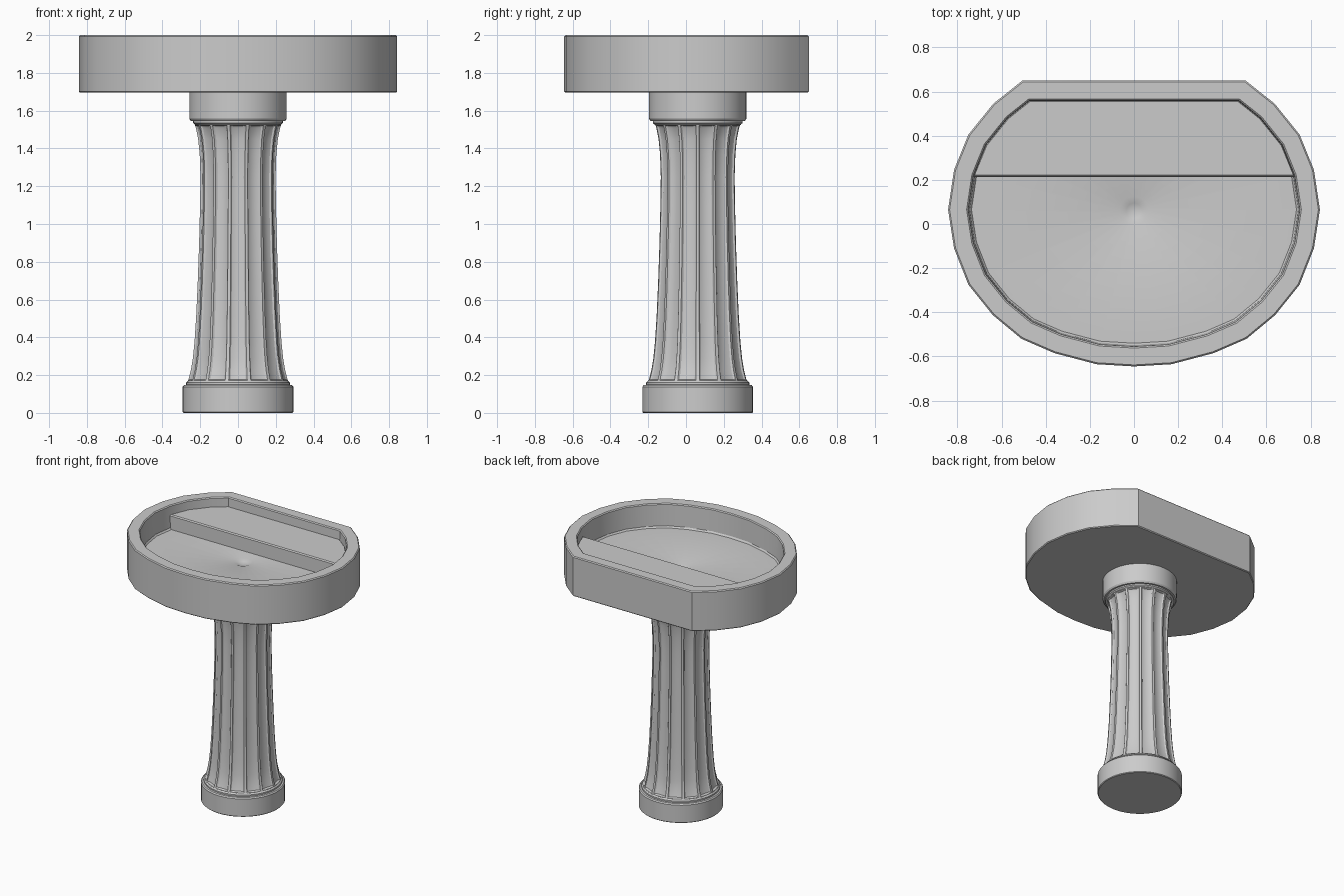
import bpy, bmesh, math
from mathutils import Vector

cube = bpy.data.objects.get("Cube")
if cube:
    bpy.data.objects.remove(cube, do_unlink=True)

COLUMN_Y = 0.062

porcelain = bpy.data.materials.new("grey porcelain")
porcelain.use_nodes = True
GREY = (0.6, 0.6, 0.6, 1.0)
porcelain.diffuse_color = GREY
porcelain.node_tree.nodes["Principled BSDF"].inputs["Base Color"].default_value = GREY


def loft(name, loops, tip=None, angle=30):
    """Skin equal-length loops of points; close the ends with caps or a tip point."""
    bm = bmesh.new()
    rows = [[bm.verts.new(p) for p in loop] for loop in loops]
    n = len(rows[0])
    for a, b in zip(rows, rows[1:]):
        for i in range(n):
            j = (i + 1) % n
            bm.faces.new((a[i], a[j], b[j], b[i]))
    bm.faces.new(rows[0][::-1])
    if tip:
        t = bm.verts.new(tip)
        for i in range(n):
            bm.faces.new((rows[-1][i], rows[-1][(i + 1) % n], t))
    else:
        bm.faces.new(rows[-1])
    bmesh.ops.recalc_face_normals(bm, faces=bm.faces)
    mesh = bpy.data.meshes.new(name)
    bm.to_mesh(mesh)
    bm.free()
    mesh.materials.append(porcelain)
    ob = bpy.data.objects.new(name, mesh)
    bpy.context.collection.objects.link(ob)
    bpy.ops.object.select_all(action='DESELECT')
    ob.select_set(True)
    bpy.context.view_layer.objects.active = ob
    bpy.ops.object.shade_smooth_by_angle(angle=math.radians(angle))
    return ob


def inset(points, d):
    """Mitred inward offset of a counterclockwise outline."""
    out = []
    for i, p in enumerate(points):
        e1 = (p - points[i - 1]).normalized()
        e2 = (points[(i + 1) % len(points)] - p).normalized()
        n1, n2 = Vector((-e1.y, e1.x)), Vector((-e2.y, e2.x))
        out.append(p + (n1 + n2) * d / (1 + n1.dot(n2)))
    return out


def at(points, z):
    return [(p.x, p.y, z) for p in points]


def turned(name, profile, sides=48):
    """Round part from (radius, z) pairs around the column axis."""
    loft(name, [[(r * math.cos(i * math.tau / sides),
                  COLUMN_Y + r * math.sin(i * math.tau / sides), z)
                 for i in range(sides)] for r, z in profile])


# Basin outline: right half, mirrored to the other side
half = [(0, -.645), (.17, -.635), (.36, -.585), (.51, -.52), (.64, -.412),
        (.75, -.275), (.815, -.11), (.842, .065), (.815, .245), (.75, .405),
        (.637, .545), (.505, .65), (.25, .65), (0, .65)]
outline = [Vector(p) for p in half]
outline += [Vector((-x, y)) for x, y in half[-2:0:-1]]

# Basin: outer wall, rim, bowl wall, floor and drain dimple
FLOOR = 1.82
floor_edge = inset(outline, 0.105)
drain = Vector((0, 0.06))


def drain_ring(r):
    return [drain + (p - drain).normalized() * r for p in floor_edge]


loft("basin", [
    at(inset(outline, 0.006), 1.695), at(outline, 1.701),
    at(outline, 1.993), at(inset(outline, 0.007), 2.0),
    at(inset(outline, 0.083), 2.0), at(inset(outline, 0.09), 1.993),
    at(inset(outline, 0.096), FLOOR + 0.012), at(floor_edge, FLOOR),
    at(drain_ring(0.065), FLOOR), at(drain_ring(0.035), FLOOR - 0.012)],
    tip=(drain.x, drain.y, FLOOR - 0.02))

# Raised back shelf filling the rear of the bowl
def shelf_loop(d, front, z):
    pts = [p.copy() for p in inset(outline, d) if p.y > 0.2]
    pts[0].y = pts[-1].y = front
    return at(pts, z)


loft("back_shelf", [shelf_loop(0.092, 0.212, FLOOR - 0.02),
                    shelf_loop(0.092, 0.214, 1.922),
                    shelf_loop(0.096, 0.222, 1.93)])

# Pedestal foot and capital
turned("pedestal_foot", [(.288, 0), (.293, .005), (.293, .138), (.286, .147),
                         (.274, .149), (.274, .160), (.266, .168)])
turned("pedestal_capital", [(.226, 1.525), (.238, 1.535), (.238, 1.545),
                            (.250, 1.546), (.258, 1.558), (.258, 1.70)])

# Fluted shaft: radius, height, flute depth
FLUTES = 14
section = [(-.42, 0), (-.36, .55), (-.2, .92), (0, 1), (.2, .92), (.36, .55), (.42, 0)]
rows = [(.268, .155, 0), (.264, .172, 0), (.262, .178, .8), (.25, .225, 1),
        (.239, .29, 1), (.230, .38, 1), (.221, .52, 1), (.213, .70, 1),
        (.206, .90, 1), (.201, 1.10, 1), (.199, 1.25, 1), (.203, 1.37, 1),
        (.211, 1.45, 1), (.222, 1.505, 1), (.226, 1.518, .8), (.228, 1.524, 0),
        (.228, 1.54, 0)]
loops = []
for r, z, depth in rows:
    loop = []
    for f in range(FLUTES):
        for t, d in section:
            a = -math.pi / 2 + (f + t) * math.tau / FLUTES
            q = r - 0.018 * d * depth
            loop.append((q * math.cos(a), COLUMN_Y + q * math.sin(a), z))
    loops.append(loop)
loft("fluted_shaft", loops)
